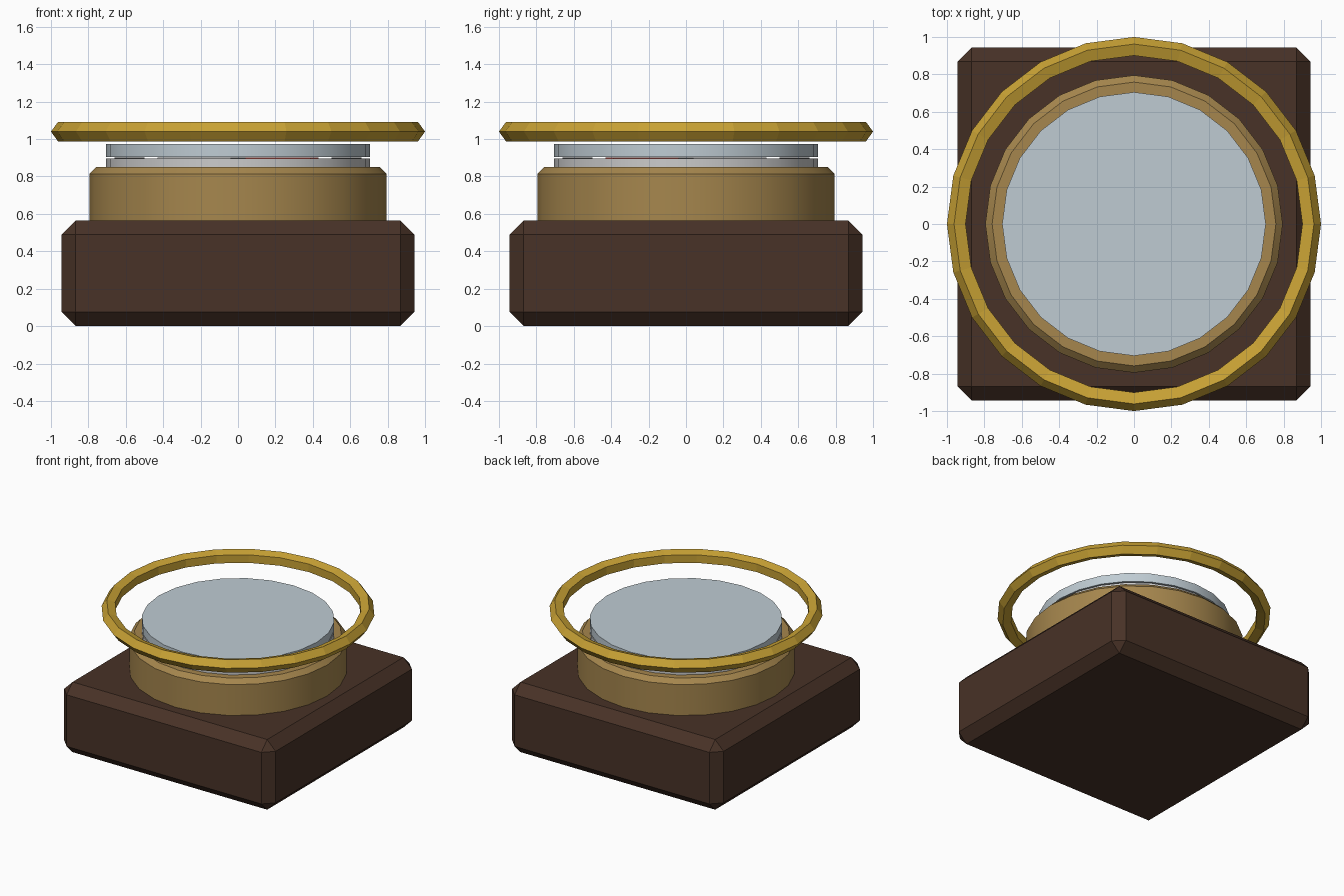
import bpy
from math import radians, cos, sin

if "Cube" in bpy.data.objects:
    bpy.data.objects.remove(bpy.data.objects["Cube"])


def material(name, rgb):
    m = bpy.data.materials.new(name)
    m.diffuse_color = (*rgb, 1)
    m.use_nodes = True
    m.node_tree.nodes["Principled BSDF"].inputs["Base Color"].default_value = m.diffuse_color
    return m


WOOD = material("dark_wood", (0.065, 0.032, 0.02))
BRASS = material("aged_brass", (0.38, 0.24, 0.075))
GOLD = material("gold", (0.58, 0.36, 0.035))
IVORY = material("pale_dial", (0.72, 0.74, 0.74))
GLASS = material("pale_glass", (0.52, 0.60, 0.65))
BLACK = material("black", (0.02, 0.02, 0.02))
RED = material("red", (0.5, 0.03, 0.02))


def finish(name, mat, bevel=0, smooth=True):
    ob = bpy.context.object
    ob.name = name
    ob.data.materials.append(mat)
    bpy.ops.object.transform_apply(location=False, rotation=True, scale=True)
    if bevel:
        mod = ob.modifiers.new("bevel", 'BEVEL')
        mod.width = bevel
        mod.segments = 1
        mod.limit_method = 'ANGLE'
        mod.angle_limit = radians(40)
        bpy.ops.object.modifier_apply(modifier="bevel")
    if smooth:
        bpy.ops.object.shade_smooth_by_angle(angle=radians(30))
    return ob


def box(name, size, loc, mat, bevel=0, turn=0):
    bpy.ops.mesh.primitive_cube_add(size=1, location=loc, rotation=(0, 0, turn))
    bpy.context.object.scale = size
    return finish(name, mat, bevel)


def disc(name, r, z0, z1, mat, bevel=0):
    bpy.ops.mesh.primitive_cylinder_add(vertices=24, radius=r, depth=z1 - z0,
                                        location=(0, 0, (z0 + z1) / 2))
    return finish(name, mat, bevel)


# Wooden case and brass body
box("case", (1.885, 1.885, 0.565), (0, 0, 0.2825), WOOD, bevel=0.075)
disc("body", 0.795, 0.49, 0.85, BRASS, bevel=0.036)

# Dial below, glass above, with a narrow gap between
disc("dial", 0.705, 0.80, 0.895, IVORY)
disc("glass", 0.705, 0.905, 0.975, GLASS)

# Cardinal marks on the dial
for i in range(4):
    a = radians(90 * i)
    box(f"dial_mark_{i + 1}", (0.16, 0.08, 0.008),
        (0.58 * cos(a), 0.58 * sin(a), 0.898), BLACK, turn=a)

# Needle halves, set diagonally
for name, s, mat in (("needle_red", 1, RED), ("needle_pale", -1, IVORY)):
    a = radians(-45)
    box(name, (0.58, 0.06, 0.008),
        (s * 0.29 * cos(a), s * 0.29 * sin(a), 0.898), mat, turn=a)

# Floating faceted ring
bpy.ops.mesh.primitive_torus_add(major_segments=24, minor_segments=5,
                                 major_radius=0.945, minor_radius=0.055,
                                 location=(0, 0, 1.04))
finish("top_ring", GOLD, smooth=False)
